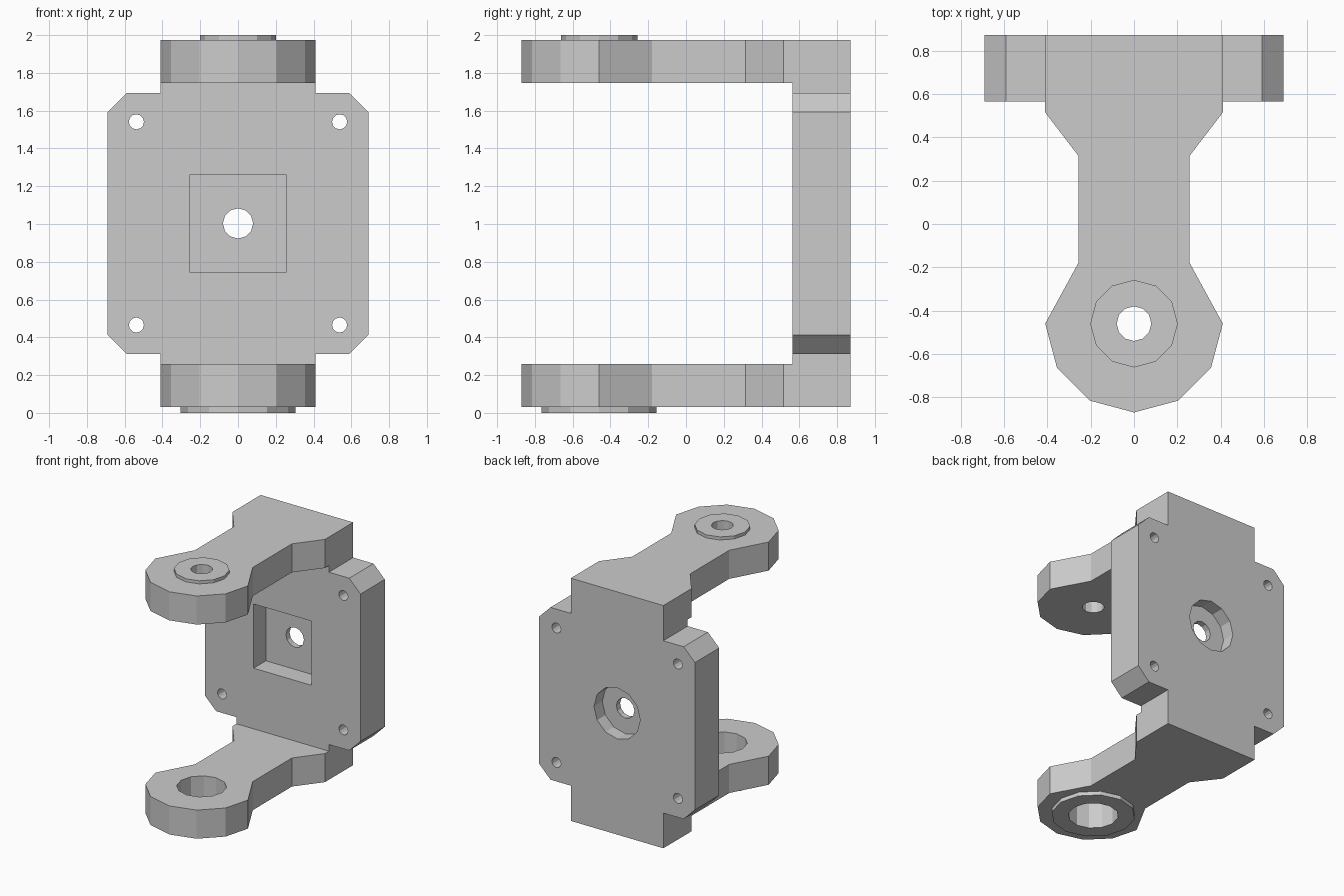
import bpy, bmesh
from math import cos, sin, pi

if "Cube" in bpy.data.objects:
    bpy.data.objects.remove(bpy.data.objects["Cube"])

CZ = 1.003                  # mid height of the bracket
BACK, FRONT = 0.872, 0.565  # plate faces along y
PIVOT = -0.46               # arm pivot along y


def prism(name, pts, a, b, axis):
    """Extrude a 2D outline from a to b; outline is (x, y) for 'z', (x, z) for 'y'."""
    def place(p, d):
        return (p[0], p[1], d) if axis == 'z' else (p[0], d, p[1])
    bm = bmesh.new()
    lo = [bm.verts.new(place(p, a)) for p in pts]
    hi = [bm.verts.new(place(p, b)) for p in pts]
    bm.faces.new(lo)
    bm.faces.new(hi)
    for i in range(len(pts)):
        j = (i + 1) % len(pts)
        bm.faces.new((lo[i], lo[j], hi[j], hi[i]))
    bmesh.ops.recalc_face_normals(bm, faces=bm.faces)
    mesh = bpy.data.meshes.new(name)
    bm.to_mesh(mesh)
    bm.free()
    obj = bpy.data.objects.new(name, mesh)
    bpy.context.collection.objects.link(obj)
    return obj


def circle(cx, cy, r, n=12):
    return [(cx + r * cos(2 * pi * i / n), cy + r * sin(2 * pi * i / n)) for i in range(n)]


def combine(target, tool, operation):
    """Boolean the tool into the target, then remove the tool."""
    tool.hide_render = True
    mod = target.modifiers.new(operation, 'BOOLEAN')
    mod.operation, mod.solver, mod.object = operation, 'EXACT', tool
    bpy.context.view_layer.update()
    deps = bpy.context.evaluated_depsgraph_get()
    mesh = bpy.data.meshes.new_from_object(target.evaluated_get(deps))
    target.modifiers.clear()
    target.data = mesh
    bpy.data.objects.remove(tool)


# Back plate with clipped corners and a tab at top and bottom
quarter = [(0.69, 0.59), (0.59, 0.69), (0.41, 0.69), (0.41, 0.972)]
outline = quarter + [(-x, z) for x, z in reversed(quarter)]
outline += [(-x, -z) for x, z in quarter] + [(x, -z) for x, z in reversed(quarter)]
bracket = prism("bracket", [(x, CZ + z) for x, z in outline], FRONT, BACK, 'y')

# Waisted arms with a half-round end
side = [(0.41, 0.70), (0.41, 0.515), (0.257, 0.315), (0.257, -0.18)]
end = [(0.41 * cos(pi * i / 6), PIVOT - 0.41 * sin(pi * i / 6)) for i in range(7)]
arm = side + end + [(-x, y) for x, y in reversed(side)]
for name, sign in (("top_arm", 1), ("bottom_arm", -1)):
    combine(bracket, prism(name, arm, CZ + sign * 0.743, CZ + sign * 0.972, 'z'), 'UNION')

# Bosses and pivot holes
combine(bracket, prism("top_boss", circle(0, PIVOT, 0.202), 1.9, 2.0, 'z'), 'UNION')
combine(bracket, prism("bottom_boss", circle(0, PIVOT, 0.305), 0.0, 0.1, 'z'), 'UNION')
combine(bracket, prism("top_hole", circle(0, PIVOT, 0.08), 1.6, 2.1, 'z'), 'DIFFERENCE')
combine(bracket, prism("bottom_hole", circle(0, PIVOT, 0.182), -0.1, 0.4, 'z'), 'DIFFERENCE')

# Square pocket, rear counterbore and centre hole
s = 0.257
square = [(-s, CZ - s), (s, CZ - s), (s, CZ + s), (-s, CZ + s)]
combine(bracket, prism("pocket", square, 0.4, FRONT + 0.155, 'y'), 'DIFFERENCE')
combine(bracket, prism("counterbore", circle(0, CZ, 0.205), BACK - 0.105, 1.0, 'y'), 'DIFFERENCE')
combine(bracket, prism("centre_hole", circle(0, CZ, 0.08), 0.4, 1.0, 'y'), 'DIFFERENCE')

# Corner screw holes
for sx in (-1, 1):
    for sz in (-1, 1):
        hole = circle(sx * 0.538, CZ + sz * 0.538, 0.04)
        combine(bracket, prism("screw_hole", hole, 0.4, 1.0, 'y'), 'DIFFERENCE')
